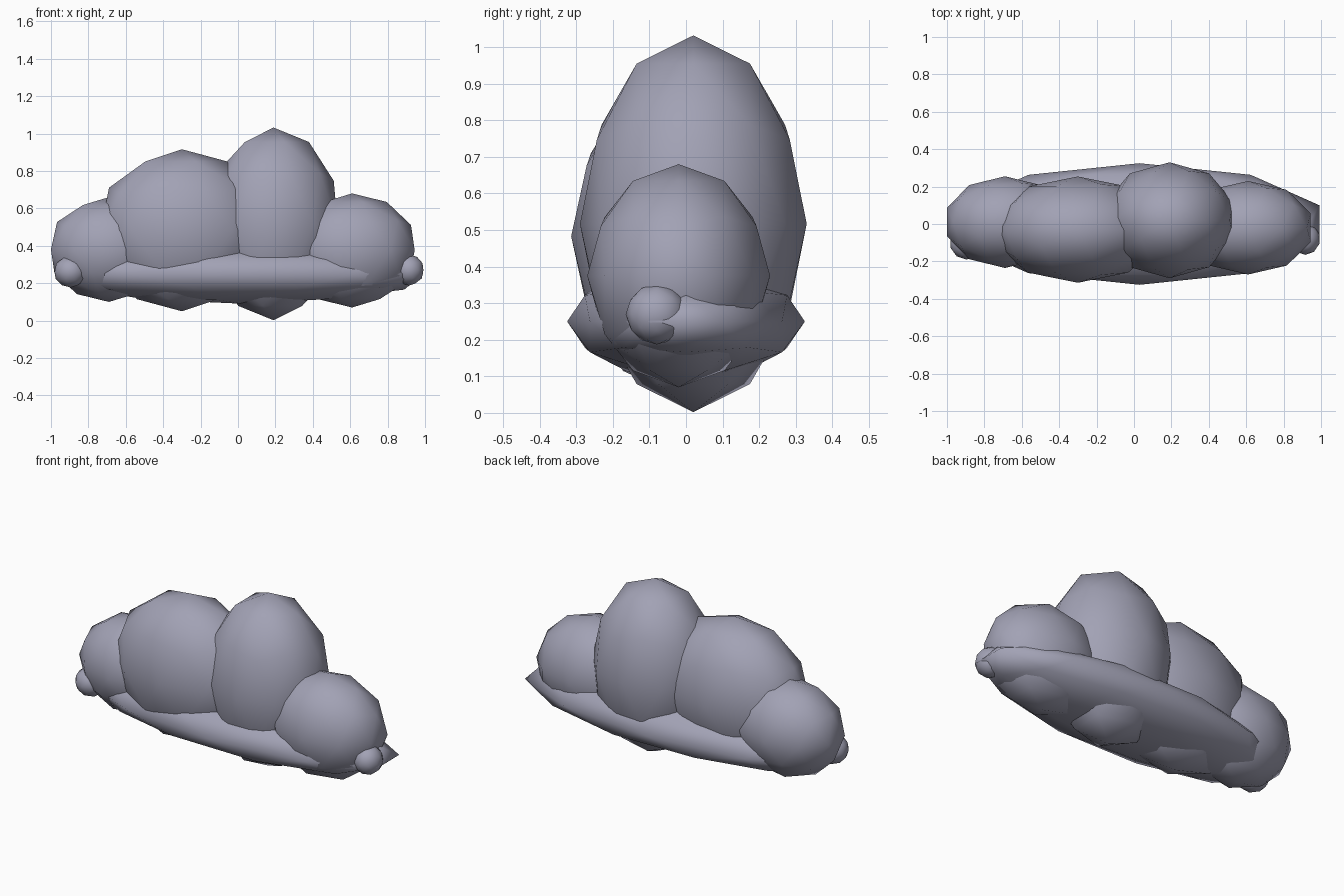
import bpy

cube = bpy.data.objects.get("Cube")
if cube:
    bpy.data.objects.remove(cube, do_unlink=True)

# One soft violet-grey for the whole cloud
grey = bpy.data.materials.new("violet_grey")
grey.use_nodes = True
colour = (0.36, 0.36, 0.46, 1)
grey.diffuse_color = colour
grey.node_tree.nodes["Principled BSDF"].inputs["Base Color"].default_value = colour


def puff(name, centre, radii):
    """Low-poly ball stretched to the given radii, smooth shaded."""
    bpy.ops.mesh.primitive_ico_sphere_add(subdivisions=2, radius=1, location=centre)
    ob = bpy.context.object
    ob.name = name
    ob.scale = radii
    bpy.ops.object.transform_apply(location=False, rotation=False, scale=True)
    bpy.ops.object.shade_smooth()
    ob.data.materials.append(grey)


# Flat base running the full width
puff("cloud_base", (0.03, 0, 0.25), (1.01, 0.325, 0.16))

# Four large puffs, from the model's right to its left
puff("right_outer_puff", (-0.69, 0.01, 0.38), (0.326, 0.245, 0.28))
puff("right_inner_puff", (-0.30, -0.03, 0.483), (0.458, 0.284, 0.433))
puff("left_inner_puff", (0.19, 0.02, 0.517), (0.36, 0.31, 0.515))
puff("left_outer_puff", (0.61, -0.02, 0.375), (0.352, 0.25, 0.305))

# Small puffs at the ends
puff("right_small_puff", (-0.895, -0.10, 0.262), (0.09, 0.09, 0.085))
puff("left_small_puff", (0.915, -0.08, 0.27), (0.08, 0.085, 0.083))
